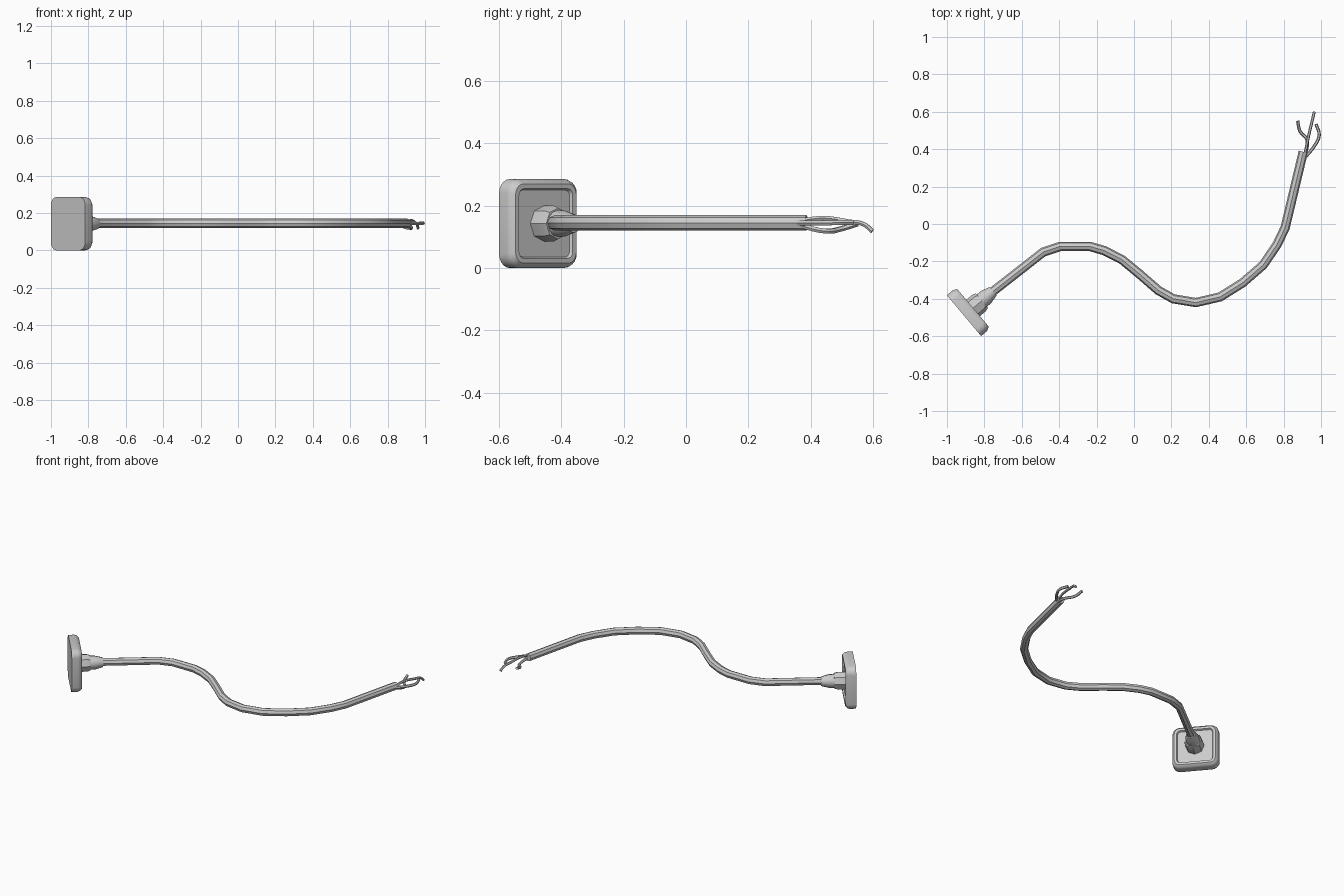
import bpy, bmesh, math
from mathutils import Matrix, Vector

if "Cube" in bpy.data.objects:
    bpy.data.objects.remove(bpy.data.objects["Cube"])

Z = 0.1425
A = math.radians(40)
c, s = math.cos(A), math.sin(A)
# local frame of the plate: local z points out along the cable
FRAME = Matrix(((-s, 0, c, -0.909), (c, 0, s, -0.49), (0, 1, 0, Z), (0, 0, 0, 1)))


def rounded_square(half, radius, z, n=5):
    pts = []
    for q in range(4):
        a0 = q * math.pi / 2
        sx, sy = ((1, 1), (-1, 1), (-1, -1), (1, -1))[q]
        for i in range(n + 1):
            a = a0 + i / n * math.pi / 2
            pts.append((sx * (half - radius) + radius * math.cos(a),
                        sy * (half - radius) + radius * math.sin(a), z))
    return pts


def ring(radius, z, n):
    return [(radius * math.cos(2 * math.pi * i / n),
             radius * math.sin(2 * math.pi * i / n), z) for i in range(n)]


def finish(obj, angle):
    bpy.ops.object.select_all(action='DESELECT')
    obj.select_set(True)
    bpy.context.view_layer.objects.active = obj
    bpy.ops.object.shade_smooth_by_angle(angle=math.radians(angle))


def loft(name, rings, angle):
    bm = bmesh.new()
    loops = [[bm.verts.new(FRAME @ Vector(p)) for p in r] for r in rings]
    for a, b in zip(loops, loops[1:]):
        for i in range(len(a)):
            j = (i + 1) % len(a)
            bm.faces.new((a[i], a[j], b[j], b[i]))
    bm.faces.new(loops[0][::-1])
    bm.faces.new(loops[-1])
    bmesh.ops.recalc_face_normals(bm, faces=bm.faces)
    me = bpy.data.meshes.new(name)
    bm.to_mesh(me)
    bm.free()
    obj = bpy.data.objects.new(name, me)
    bpy.context.collection.objects.link(obj)
    finish(obj, angle)


def tube(name, points, radius, res, smooth=False):
    cu = bpy.data.curves.new(name, 'CURVE')
    cu.dimensions = '3D'
    cu.bevel_depth = radius
    cu.bevel_resolution = res
    cu.use_fill_caps = True
    cu.resolution_u = 4
    if smooth:
        sp = cu.splines.new('BEZIER')
        sp.bezier_points.add(len(points) - 1)
        for bp, p in zip(sp.bezier_points, points):
            bp.co = p
            bp.handle_left_type = bp.handle_right_type = 'AUTO'
    else:
        sp = cu.splines.new('POLY')
        sp.points.add(len(points) - 1)
        for sp_p, p in zip(sp.points, points):
            sp_p.co = (*p, 1)
    obj = bpy.data.objects.new(name, cu)
    bpy.context.collection.objects.link(obj)
    bpy.ops.object.select_all(action='DESELECT')
    obj.select_set(True)
    bpy.context.view_layer.objects.active = obj
    bpy.ops.object.convert(target='MESH')
    finish(bpy.context.view_layer.objects.active, 40)


# wall plate with rounded front rim and recessed panel
loft("wall_plate", [rounded_square(h, r, z) for h, r, z in (
    (0.1425, 0.045, 0), (0.1425, 0.045, 0.038), (0.138, 0.042, 0.053),
    (0.127, 0.034, 0.064), (0.112, 0.022, 0.064), (0.107, 0.018, 0.054))], 35)

# faceted cable gland
loft("cable_gland_nut", [ring(r, z, 8) for r, z in (
    (0.057, 0.05), (0.057, 0.105), (0.05, 0.125))], 20)
loft("cable_gland_collar", [ring(r, z, 12) for r, z in (
    (0.043, 0.12), (0.042, 0.155), (0.033, 0.19), (0.029, 0.203))], 35)

# main cable lying in an S curve
path = [(-0.809, -0.406), (-0.755, -0.361), (-0.485, -0.15), (-0.395, -0.12),
        (-0.235, -0.12), (-0.16, -0.142), (-0.065, -0.19), (0.03, -0.268),
        (0.13, -0.355), (0.21, -0.4), (0.33, -0.42), (0.46, -0.39),
        (0.58, -0.315), (0.69, -0.22), (0.765, -0.11), (0.808, -0.02),
        (0.905, 0.386)]
tube("cable", [(x, y, Z + 0.002) for x, y in path], 0.025, 2)

# bare wires fanning out of the cable end
tube("wire_middle", [(0.912, 0.36, 0.15), (0.927, 0.44, 0.16), (0.945, 0.52, 0.149),
                     (0.957, 0.57, 0.14), (0.963, 0.597, 0.118)], 0.008, 1, True)
tube("wire_left", [(0.912, 0.36, 0.138), (0.925, 0.45, 0.118), (0.888, 0.495, 0.125),
                   (0.875, 0.55, 0.142)], 0.009, 1, True)
tube("wire_right", [(0.918, 0.36, 0.144), (0.965, 0.418, 0.144), (0.99, 0.475, 0.145),
                    (0.973, 0.535, 0.146)], 0.009, 1, True)
